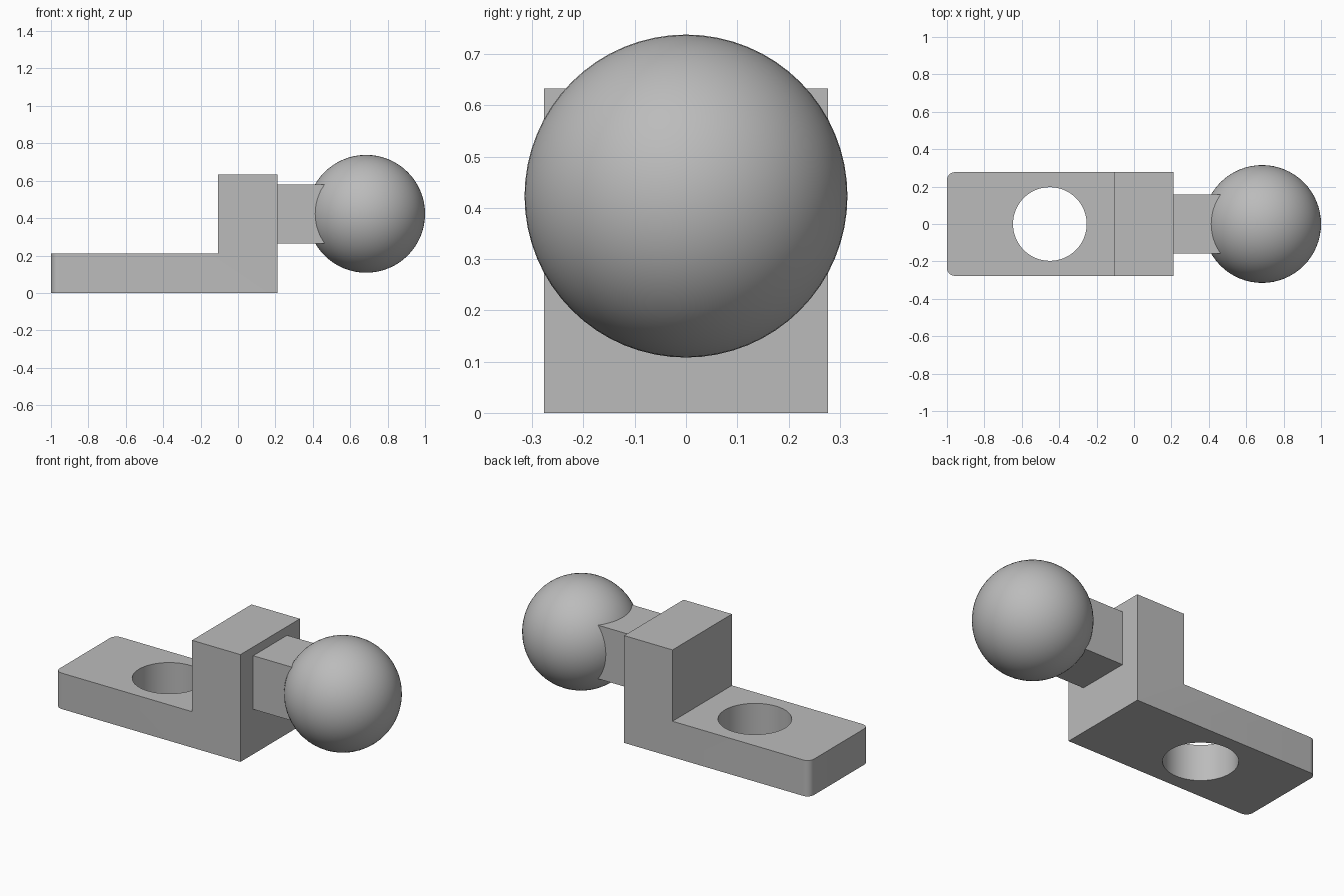
import bpy
import bmesh
from math import radians
from mathutils import Matrix

cube = bpy.data.objects.get("Cube")
if cube:
    bpy.data.objects.remove(cube, do_unlink=True)

# One plain grey for everything
grey = bpy.data.materials.new("plain grey")
grey.use_nodes = True
colour = (0.5, 0.5, 0.5, 1)
grey.diffuse_color = colour
grey.node_tree.nodes["Principled BSDF"].inputs["Base Color"].default_value = colour

HALF_WIDTH = 0.277
BALL_X, BALL_Z, BALL_RADIUS = 0.685, 0.423, 0.315


def add_object(name, bm):
    bmesh.ops.recalc_face_normals(bm, faces=bm.faces)
    mesh = bpy.data.meshes.new(name)
    bm.to_mesh(mesh)
    bm.free()
    mesh.materials.append(grey)
    obj = bpy.data.objects.new(name, mesh)
    bpy.context.collection.objects.link(obj)
    return obj


def smooth(obj):
    bpy.ops.object.select_all(action="DESELECT")
    obj.select_set(True)
    bpy.context.view_layer.objects.active = obj
    bpy.ops.object.shade_smooth_by_angle(angle=radians(30))


# L-shaped bracket: side profile extruded across the width
bm = bmesh.new()
profile = [(-1, 0), (0.21, 0), (0.21, 0.633), (-0.106, 0.633), (-0.106, 0.212), (-1, 0.212)]
side = bm.faces.new([bm.verts.new((x, -HALF_WIDTH, z)) for x, z in profile])
extruded = bmesh.ops.extrude_face_region(bm, geom=[side])["geom"]
bmesh.ops.translate(bm, vec=(0, 2 * HALF_WIDTH, 0),
                    verts=[v for v in extruded if isinstance(v, bmesh.types.BMVert)])

# Rounded corners at the free end of the plate
corners = [e for e in bm.edges
           if all(v.co.x < -0.99 for v in e.verts)
           and abs(e.verts[0].co.z - e.verts[1].co.z) > 0.1]
bmesh.ops.bevel(bm, geom=corners, offset=0.042, segments=8, profile=0.5, affect="EDGES")
bracket = add_object("bracket", bm)

# Round bolt hole through the plate
bm = bmesh.new()
bmesh.ops.create_cone(bm, cap_ends=True, segments=64, radius1=0.197, radius2=0.197,
                      depth=1, matrix=Matrix.Translation((-0.45, 0, 0.1)))
cutter = add_object("hole_cutter", bm)
cutter.hide_render = True
hole = bracket.modifiers.new("bolt_hole", "BOOLEAN")
hole.operation = "DIFFERENCE"
hole.solver = "EXACT"
hole.object = cutter
bpy.context.view_layer.objects.active = bracket
bpy.ops.object.modifier_apply(modifier=hole.name)
bpy.data.objects.remove(cutter, do_unlink=True)
smooth(bracket)

# Square neck running from the block into the ball
bm = bmesh.new()
bmesh.ops.create_cube(bm, size=1, matrix=Matrix.Translation((0.355, 0, BALL_Z))
                      @ Matrix.Diagonal((0.29, 0.316, 0.316, 1)))
add_object("neck", bm)

# Ball, poles along the neck axis
bm = bmesh.new()
bmesh.ops.create_uvsphere(bm, u_segments=64, v_segments=32, radius=BALL_RADIUS,
                          matrix=Matrix.Translation((BALL_X, 0, BALL_Z))
                          @ Matrix.Rotation(radians(90), 4, "Y"))
smooth(add_object("ball", bm))
